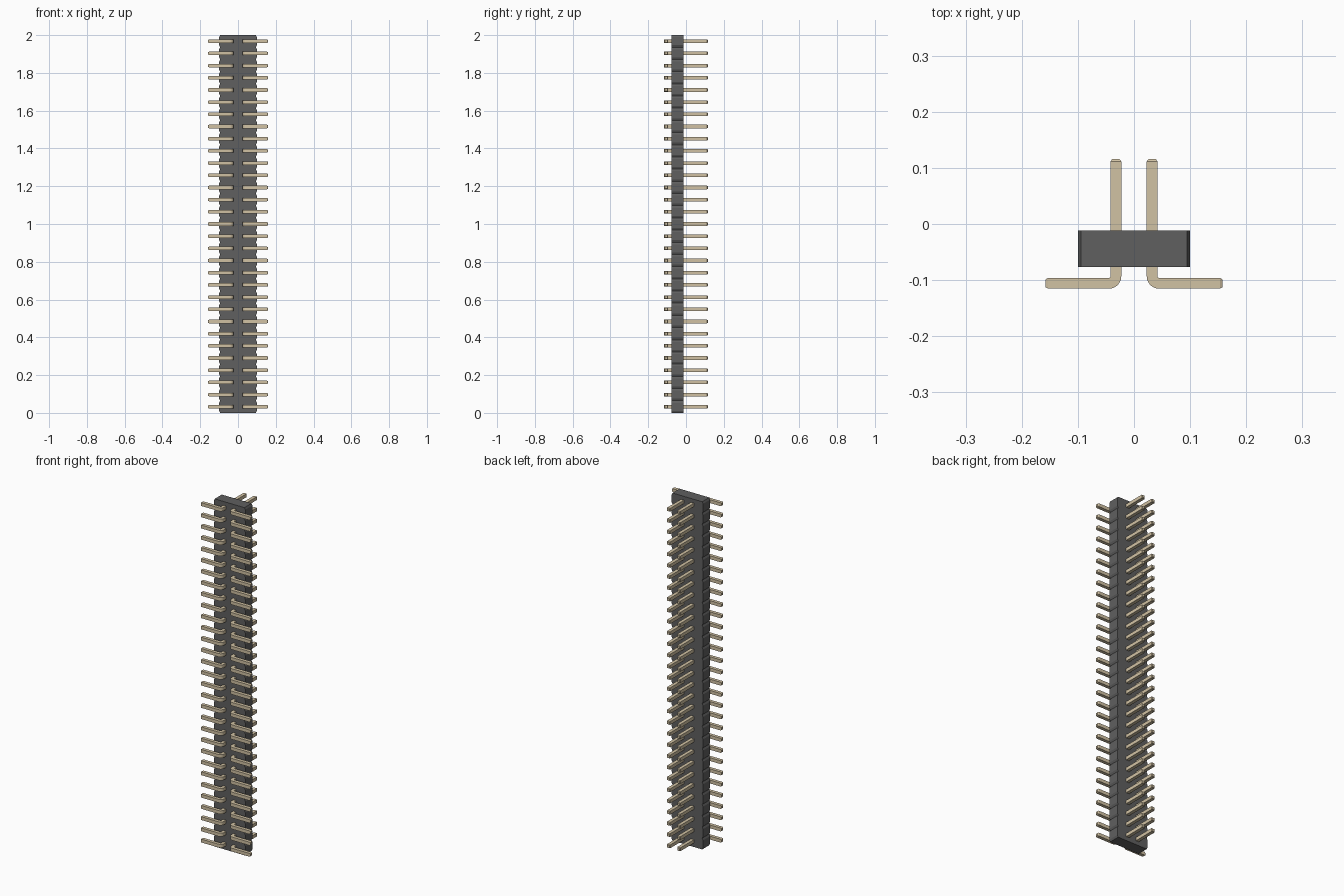
import bpy, bmesh, math
from mathutils import Vector

if "Cube" in bpy.data.objects:
    bpy.data.objects.remove(bpy.data.objects["Cube"])

N = 31                    # pins per row
P = 2 / N                 # pitch
UP = Vector((0, 0, 1))


def make(name, bm, color):
    bmesh.ops.recalc_face_normals(bm, faces=bm.faces)
    me = bpy.data.meshes.new(name)
    bm.to_mesh(me)
    bm.free()
    ob = bpy.data.objects.new(name, me)
    bpy.context.collection.objects.link(ob)
    mat = bpy.data.materials.new(name + "_material")
    mat.diffuse_color = (*color, 1)
    mat.use_nodes = True
    mat.node_tree.nodes["Principled BSDF"].inputs["Base Color"].default_value = mat.diffuse_color
    me.materials.append(mat)
    return ob


# Housing: outline with a V-notch between neighbouring positions, extruded in y
c, d, w = 0.0055, 0.011, 0.1
right = []
for i in range(N):
    z = i * P
    right += [(w - c, z), (w, z + d), (w, z + P - d)]
right.append((w - c, 2))
outline = right + [(-x, z) for x, z in reversed(right)]
bm = bmesh.new()
face = bm.faces.new([bm.verts.new((x, -0.0765, z)) for x, z in outline])
ext = bmesh.ops.extrude_face_region(bm, geom=[face])
bmesh.ops.translate(bm, vec=(0, 0.0645, 0),
                    verts=[v for v in ext["geom"] if isinstance(v, bmesh.types.BMVert)])
# The extrusion keeps the starting face, so the block is closed
make("housing", bm, (0.115, 0.115, 0.115))

# Pin: square section swept along an L path with a rounded bend and tapered tips
h, r = 0.0096, 0.0125     # half thickness, bend radius at the centreline
px, leg_y, tip_y, end_x = P / 2, -0.1057, 0.1155, 0.158
path = [((px, tip_y), 90, 0.7), ((px, tip_y - 0.004), 90, 1)]
for k in range(7):
    a = math.radians(180 + 15 * k)
    path.append(((px + r + r * math.cos(a), leg_y + r + r * math.sin(a)),
                 90 - 15 * k, 1))
path += [((end_x - 0.005, leg_y), 0, 1), ((end_x, leg_y), 0, 0.7)]

bm = bmesh.new()
rings = []
for (x, y), ang, s in path:
    # side direction lies in the bend plane, mirrored to follow the turn
    a = math.radians(90 - ang)
    side = Vector((math.cos(a), math.sin(a), 0))
    centre = Vector((x, y, P / 2))
    rings.append([bm.verts.new(centre + h * s * (side * u + UP * v))
                  for u, v in ((-1, -1), (1, -1), (1, 1), (-1, 1))])
for r0, r1 in zip(rings, rings[1:]):
    for j in range(4):
        k = (j + 1) % 4
        bm.faces.new((r0[j], r0[k], r1[k], r1[j]))
bm.faces.new(rings[0])
bm.faces.new(rings[-1])
pins = make("pins", bm, (0.64, 0.54, 0.37))

# Second row by mirroring, remaining pins by repeating up the housing
mirror = pins.modifiers.new("mirror", "MIRROR")
mirror.use_mirror_merge = False
array = pins.modifiers.new("array", "ARRAY")
array.count = N
array.use_relative_offset = False
array.use_constant_offset = True
array.constant_offset_displace = (0, 0, P)

# Smooth bends, crisp edges
bpy.context.view_layer.objects.active = pins
pins.select_set(True)
bpy.ops.object.shade_smooth_by_angle(angle=math.radians(20))
